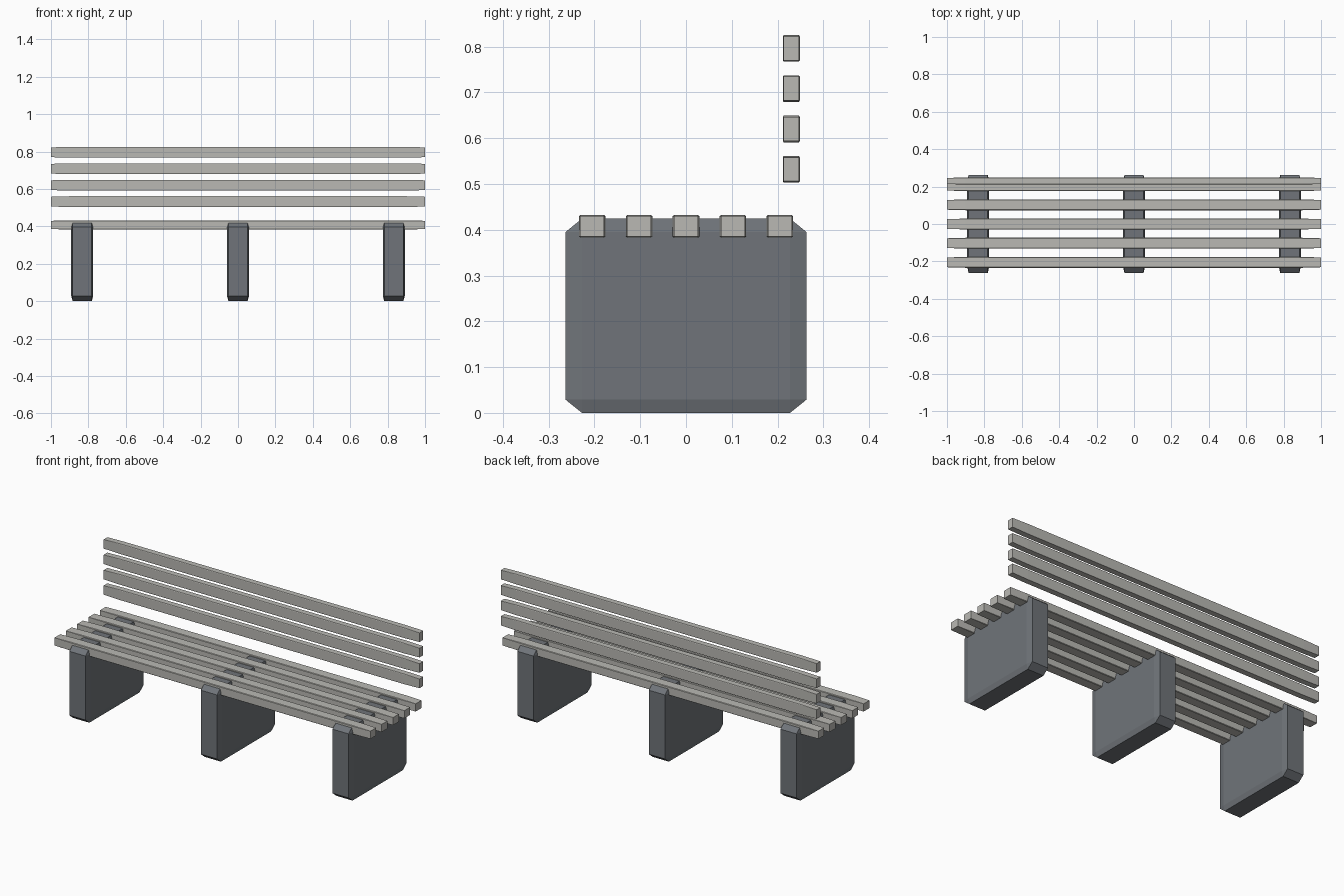
import bpy
import bmesh
from mathutils import Matrix, Vector

cube = bpy.data.objects.get("Cube")
if cube:
    bpy.data.objects.remove(cube, do_unlink=True)


def make_material(name, color):
    mat = bpy.data.materials.new(name)
    mat.use_nodes = True
    mat.diffuse_color = color
    mat.node_tree.nodes["Principled BSDF"].inputs["Base Color"].default_value = color
    return mat


def chamfered_block(name, size, center, bevel, mat):
    """Unit cube bevelled first, then stretched, so chamfers follow the proportions."""
    bm = bmesh.new()
    bmesh.ops.create_cube(bm, size=1)
    bmesh.ops.bevel(bm, geom=bm.edges[:], offset=bevel, segments=1,
                    profile=0.5, affect='EDGES')
    bmesh.ops.transform(bm, matrix=Matrix.Diagonal((*size, 1)), verts=bm.verts[:])
    bmesh.ops.recalc_face_normals(bm, faces=bm.faces[:])
    mesh = bpy.data.meshes.new(name)
    bm.to_mesh(mesh)
    bm.free()
    mesh.materials.append(mat)
    obj = bpy.data.objects.new(name, mesh)
    obj.location = Vector(center)
    bpy.context.collection.objects.link(obj)
    return obj


slat_grey = make_material("weathered slat grey", (0.49, 0.485, 0.455, 1))
stone_grey = make_material("dark stone grey", (0.16, 0.175, 0.192, 1))

# Three solid block supports
for side, x in (("right", -0.833), ("middle", 0), ("left", 0.833)):
    chamfered_block(f"support_{side}", (0.118, 0.526, 0.424), (x, 0, 0.212),
                    0.068, stone_grey)

# Five seat slats, front to back
for i in range(5):
    chamfered_block(f"seat_slat_{i + 1}", (2, 0.058, 0.049),
                    (0, (i - 2) * 0.1025, 0.4075), 0.05, slat_grey)

# Four backrest slats, floating above the rear of the seat
for i in range(4):
    chamfered_block(f"back_slat_{i + 1}", (2, 0.037, 0.058),
                    (0, 0.23, 0.532 + i * 0.088), 0.05, slat_grey)
